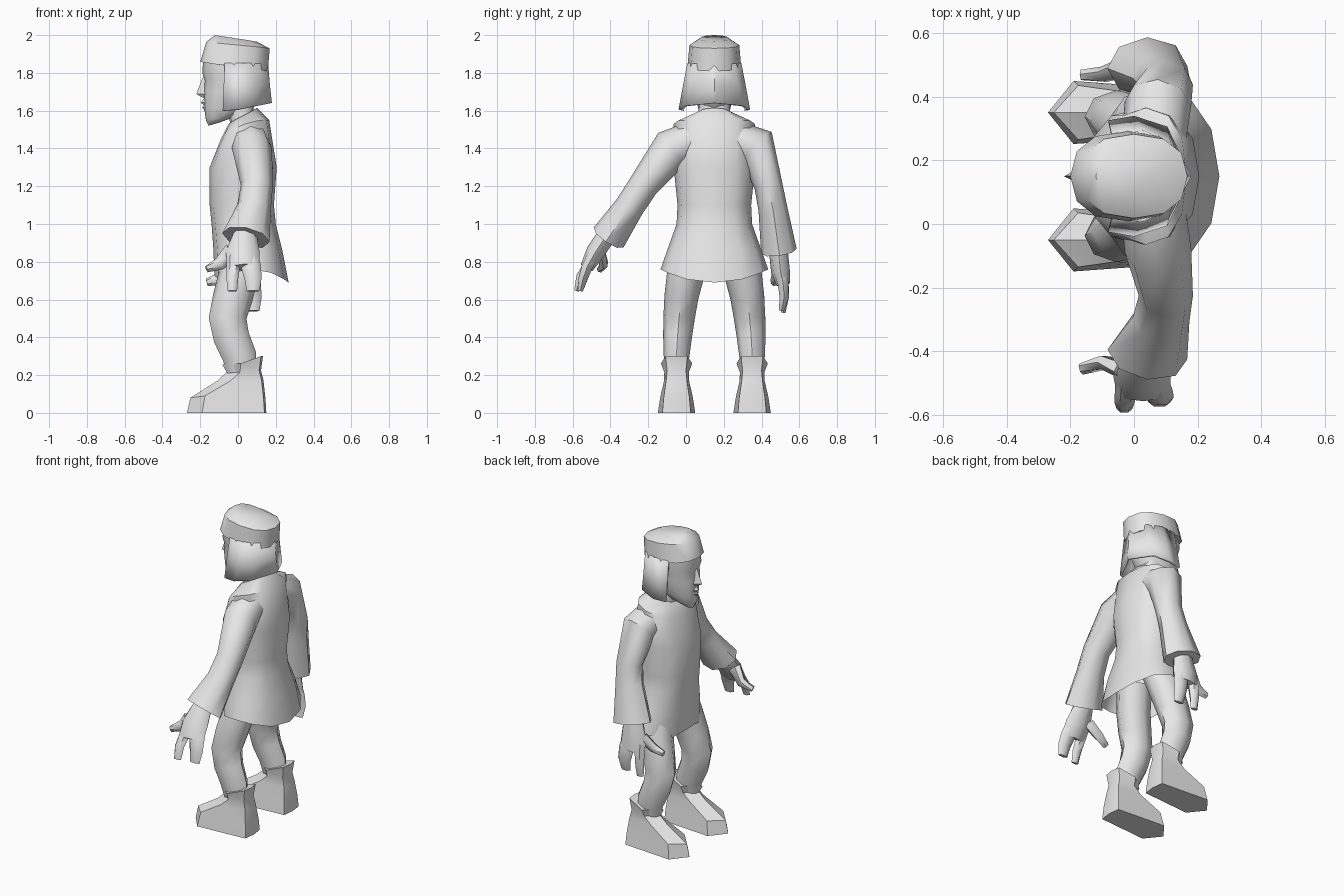
import bpy, bmesh, math
from mathutils import Vector

cube = bpy.data.objects.get("Cube")
if cube:
    bpy.data.objects.remove(cube, do_unlink=True)

grey = bpy.data.materials.new("plain grey")
grey.use_nodes = True
grey.diffuse_color = (0.8, 0.8, 0.8, 1)
grey.node_tree.nodes["Principled BSDF"].inputs["Base Color"].default_value = (0.8, 0.8, 0.8, 1)

MID = 0.15  # y of the body's plane of symmetry; the figure faces -x


def loft(name, rings, closed=True, caps=(True, True), angle=45):
    """Skin a list of rings that share one point count."""
    bm = bmesh.new()
    rows = [[bm.verts.new(p) for p in r] for r in rings]
    n = len(rows[0])
    for a, b in zip(rows, rows[1:]):
        for i in range(n if closed else n - 1):
            j = (i + 1) % n
            bm.faces.new((a[i], a[j], b[j], b[i]))
    if closed:
        if caps[0]:
            bm.faces.new(rows[0][::-1])
        if caps[1]:
            bm.faces.new(rows[-1])
    bmesh.ops.recalc_face_normals(bm, faces=bm.faces)
    me = bpy.data.meshes.new(name)
    bm.to_mesh(me)
    bm.free()
    me.materials.append(grey)
    ob = bpy.data.objects.new(name, me)
    bpy.context.collection.objects.link(ob)
    bpy.ops.object.select_all(action='DESELECT')
    ob.select_set(True)
    bpy.context.view_layer.objects.active = ob
    bpy.ops.object.shade_smooth_by_angle(angle=math.radians(angle))
    return ob


def oval(zf, zb, xf, xb, hw, rise=0, p=0.85, n=12):
    """Tilted oval ring: front and back heights, front and back x, half width."""
    pw = lambda v: math.copysign(abs(v) ** p, v) if abs(v) > 1e-6 else 0
    ring = []
    for i in range(n):
        a = 2 * math.pi * i / n
        c, s = math.cos(a), math.sin(a)
        ring.append(Vector(((xf + xb) / 2 + (xf - xb) / 2 * pw(c), MID + hw * pw(s),
                            (zf + zb) / 2 + (zf - zb) / 2 * c + rise * s * s)))
    return ring


def tube(name, path, n=8, angle=50):
    """Limb along a path of (x, y, z, radius along x, radius across)."""
    pts = [Vector(p[:3]) for p in path]
    rings = []
    for i, p in enumerate(path):
        t = Vector()
        if i > 0:
            t += (pts[i] - pts[i - 1]).normalized()
        if i < len(pts) - 1:
            t += (pts[i + 1] - pts[i]).normalized()
        t.normalize()
        u = Vector((1, 0, 0))
        u = (u - t * u.dot(t)).normalized()
        v = t.cross(u)
        rings.append([pts[i] + u * p[3] * math.cos(2 * math.pi * k / n)
                      + v * p[4] * math.sin(2 * math.pi * k / n) for k in range(n)])
    return loft(name, rings, angle=angle)


# Tunic, with an open flared hem and a small notch at the front
tunic = [oval(1.53, 1.615, -0.05, 0.10, 0.10),
         oval(1.45, 1.55, -0.09, 0.165, 0.215, 0.03),
         oval(1.30, 1.30, -0.15, 0.205, 0.215),
         oval(1.10, 1.10, -0.15, 0.19, 0.195),
         oval(1.00, 1.00, -0.14, 0.20, 0.20),
         oval(0.86, 0.86, -0.13, 0.235, 0.25),
         oval(0.69, 0.69, -0.125, 0.268, 0.285, 0.07, p=0.95)]
tunic[-1][0].z += 0.035
loft("tunic", tunic, caps=(True, False))

# Neck and face
loft("neck", [oval(1.48, 1.5, -0.04, 0.09, 0.09), oval(1.66, 1.66, -0.05, 0.08, 0.08)])
loft("face", [oval(1.52, 1.54, -0.155, -0.09, 0.03),
              oval(1.55, 1.57, -0.170, -0.01, 0.06),
              oval(1.61, 1.61, -0.178, 0.08, 0.085),
              oval(1.70, 1.70, -0.182, 0.12, 0.105),
              oval(1.765, 1.765, -0.178, 0.13, 0.112),
              oval(1.80, 1.80, -0.188, 0.13, 0.118),
              oval(1.88, 1.88, -0.185, 0.13, 0.118)], angle=60)


def wedge(name, rows):
    """Ridge on the face from rows of (z, tip x, base x, half width)."""
    loft(name, [[(b, MID - w, z), (t, MID, z), (b, MID + w, z)] for z, t, b, w in rows], angle=30)


wedge("nose", [(1.78, -0.185, -0.16, 0.012), (1.705, -0.215, -0.165, 0.022),
               (1.688, -0.22, -0.165, 0.028), (1.668, -0.185, -0.16, 0.022)])
wedge("upper_lip", [(1.662, -0.183, -0.15, 0.03), (1.642, -0.197, -0.15, 0.04),
                    (1.632, -0.183, -0.15, 0.04)])
wedge("lower_lip", [(1.632, -0.181, -0.15, 0.035), (1.617, -0.19, -0.15, 0.035),
                    (1.595, -0.174, -0.15, 0.02)])

# Cap
loft("cap", [oval(1.858, 1.81, -0.20, 0.158, 0.142),
             oval(1.965, 1.93, -0.168, 0.168, 0.132),
             oval(2.0, 1.965, -0.12, 0.10, 0.075)], angle=40)

# Hair: a curtain round the sides and back, open at the face
half = [(-0.07, 0.128, -0.08, 0.168, 1.60), (0.03, 0.136, 0.0, 0.182, 1.605),
        (0.11, 0.10, 0.10, 0.15, 1.625)]
cols = [(a, MID - b, c, MID - d, z) for a, b, c, d, z in half]
cols += [(0.152, MID, 0.172, MID, 1.64)]
cols += [(a, MID + b, c, MID + d, z) for a, b, c, d, z in half[::-1]]
hair = loft("hair", [[(a, b, 1.85) for a, b, c, d, z in cols],
                     [((a + c) / 2, (b + d) / 2, 1.73) for a, b, c, d, z in cols],
                     [(c, d, z) for a, b, c, d, z in cols]], closed=False)
mod = hair.modifiers.new("thickness", 'SOLIDIFY')
mod.thickness = 0.015
mod.offset = 0

# Sleeves
tube("right_sleeve", [(0.06, 0.05, 1.45, 0.10, 0.10), (0.075, -0.08, 1.395, 0.105, 0.11),
                      (0.10, -0.225, 1.205, 0.085, 0.08), (0.085, -0.30, 1.09, 0.09, 0.078),
                      (0.042, -0.41, 0.928, 0.128, 0.095)])
tube("left_sleeve", [(0.06, 0.25, 1.45, 0.10, 0.10), (0.075, 0.375, 1.41, 0.105, 0.11),
                     (0.10, 0.437, 1.20, 0.085, 0.075), (0.085, 0.46, 1.08, 0.09, 0.077),
                     (0.042, 0.492, 0.855, 0.128, 0.095)])

# Hands: palm, forefinger, joined outer fingers and thumb
hands = {
    "right": [(-0.40, 0.97), (-0.48, 0.85), (-0.525, 0.77), (-0.545, 0.71), (-0.56, 0.645),
              (-0.56, 0.72), (-0.58, 0.645), (-0.455, 0.86), (-0.435, 0.79), (-0.455, 0.76)],
    "left": [(0.485, 0.90), (0.50, 0.75), (0.515, 0.68), (0.52, 0.61), (0.505, 0.54),
             (0.52, 0.60), (0.515, 0.53), (0.49, 0.77), (0.47, 0.71), (0.468, 0.69)]}
for side, q in hands.items():
    def at(x, i, ru, rv):
        return (x, q[i][0], q[i][1], ru, rv)
    tube(side + "_palm", [at(0.04, 0, 0.055, 0.05), at(0.025, 1, 0.09, 0.05),
                          at(0.03, 2, 0.085, 0.036)])
    tube(side + "_outer_fingers", [at(0.055, 1, 0.05, 0.04), at(0.07, 2, 0.052, 0.033),
                                   at(0.08, 3, 0.045, 0.028), at(0.08, 4, 0.034, 0.016)], n=6)
    tube(side + "_forefinger", [at(-0.02, 1, 0.04, 0.035), at(-0.025, 2, 0.035, 0.03),
                                at(-0.03, 5, 0.032, 0.025), at(-0.03, 6, 0.025, 0.014)], n=6)
    tube(side + "_thumb", [at(-0.03, 7, 0.045, 0.03), at(-0.095, 8, 0.035, 0.024),
                           at(-0.165, 9, 0.02, 0.018)], n=6)


def boot_ring(s, tip, tz, wide, wz, hw, heel, hz, hh):
    """Pointed toe, wide ball and narrow heel of one boot outline."""
    y = MID + s * 0.2
    return [(tip, y, tz), (wide, y + hw, wz), (heel - 0.01, y + hh, hz),
            (heel, y, hz), (heel - 0.01, y - hh, hz), (wide, y - hw, wz)]


# Legs and boots
for side, s in (("right", -1), ("left", 1)):
    leg = [(0.03, 0.11, 0.88, 0.11, 0.10), (0.0, 0.155, 0.72, 0.105, 0.098),
           (-0.028, 0.175, 0.61, 0.105, 0.09), (-0.055, 0.187, 0.50, 0.10, 0.083),
           (-0.035, 0.195, 0.40, 0.095, 0.076), (0.008, 0.20, 0.30, 0.09, 0.068),
           (0.02, 0.20, 0.22, 0.08, 0.055)]
    tube(side + "_leg", [(x, MID + s * d, z, a, b) for x, d, z, a, b in leg])
    loft(side + "_boot", [boot_ring(s, -0.27, 0, -0.19, 0, 0.099, 0.15, 0, 0.075),
                          boot_ring(s, -0.252, 0.08, -0.175, 0.09, 0.085, 0.145, 0.08, 0.068),
                          boot_ring(s, -0.11, 0.17, -0.04, 0.17, 0.066, 0.135, 0.17, 0.055),
                          boot_ring(s, -0.06, 0.215, 0.01, 0.215, 0.065, 0.122, 0.225, 0.05),
                          boot_ring(s, -0.083, 0.255, 0.015, 0.262, 0.083, 0.132, 0.30, 0.058)],
         angle=40)
